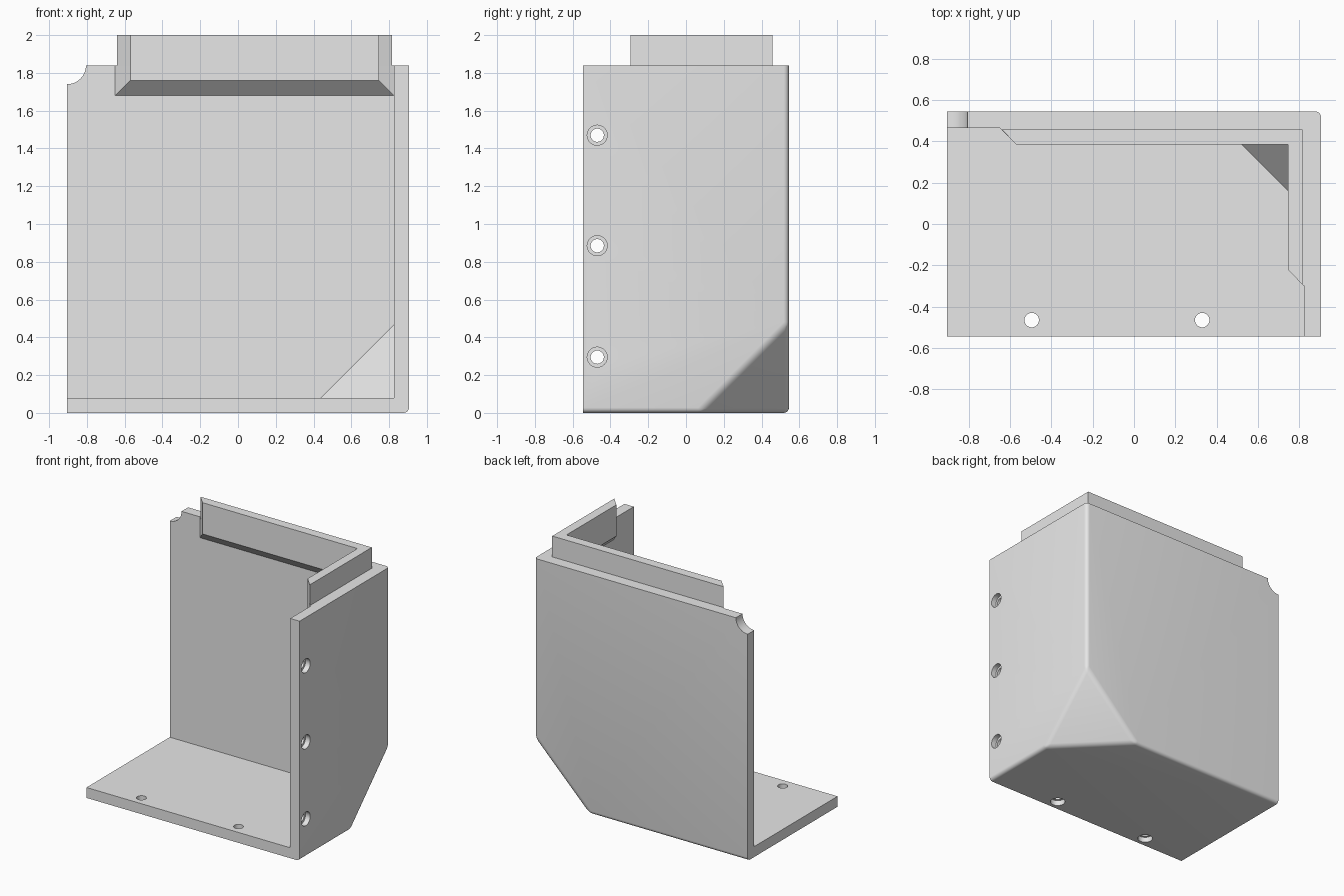
import bpy, bmesh, math
from mathutils import Vector, Matrix

cube = bpy.data.objects.get("Cube")
if cube:
    bpy.data.objects.remove(cube, do_unlink=True)

grey = bpy.data.materials.new("plain grey")
grey.use_nodes = True
grey.diffuse_color = (0.8, 0.8, 0.8, 1)
grey.node_tree.nodes["Principled BSDF"].inputs["Base Color"].default_value = (0.8, 0.8, 0.8, 1)


def add_object(name, bm):
    bmesh.ops.recalc_face_normals(bm, faces=bm.faces[:])
    mesh = bpy.data.meshes.new(name)
    bm.to_mesh(mesh)
    bm.free()
    mesh.materials.append(grey)
    obj = bpy.data.objects.new(name, mesh)
    bpy.context.collection.objects.link(obj)
    return obj


def clipped_box(lo, hi, clip):
    """Box whose right, back, bottom corner is cut off by a diagonal plane."""
    bm = bmesh.new()
    corner = Vector((hi[0], hi[1], lo[2]))
    for x in (lo[0], hi[0]):
        for y in (lo[1], hi[1]):
            for z in (lo[2], hi[2]):
                if (x, y, z) != tuple(corner_key(lo, hi)):
                    bm.verts.new((x, y, z))
    for step in ((-clip, 0, 0), (0, -clip, 0), (0, 0, clip)):
        bm.verts.new(corner + Vector(step))
    bmesh.ops.convex_hull(bm, input=bm.verts[:])
    bmesh.ops.dissolve_limit(bm, angle_limit=0.01, verts=bm.verts[:], edges=bm.edges[:])
    bmesh.ops.recalc_face_normals(bm, faces=bm.faces[:])
    bm.normal_update()
    return bm


def corner_key(lo, hi):
    return hi[0], hi[1], lo[2]


def cylinder(center, radius, depth, axis):
    bm = bmesh.new()
    turn = {"X": Matrix.Rotation(math.pi / 2, 4, "Y"),
            "Y": Matrix.Rotation(math.pi / 2, 4, "X"),
            "Z": Matrix()}[axis]
    bmesh.ops.create_cone(bm, cap_ends=True, segments=48, radius1=radius, radius2=radius,
                          depth=depth, matrix=Matrix.Translation(center) @ turn)
    return bm


def cut(target, bm):
    cutter = add_object("cutter", bm)
    cutter.hide_render = True
    mod = target.modifiers.new("cut", "BOOLEAN")
    mod.operation, mod.solver, mod.object = "DIFFERENCE", "EXACT", cutter
    bpy.context.view_layer.objects.active = target
    bpy.ops.object.modifier_apply(modifier=mod.name)
    bpy.data.objects.remove(cutter, do_unlink=True)


W, D, H, T = 0.905, 0.545, 1.84, 0.08

# Corner shell: floor, back wall and right-hand wall, with rounded outer edges
bm = clipped_box((-W, -D, 0), (W, D, H), 0.47)


def is_outer(face):
    n = face.normal
    return n.x > 0.3 or n.y > 0.3 or n.z < -0.3


edges = [e for e in bm.edges if all(is_outer(f) for f in e.link_faces)]
bmesh.ops.bevel(bm, geom=edges, offset=0.028, offset_type="OFFSET", segments=5,
                profile=0.5, affect="EDGES", clamp_overlap=True)
shell = add_object("corner_shell", bm)
cut(shell, clipped_box((-2, -2, T), (W - T, D - T, 3), 0.385))

# Quarter-round notch at the top of the back wall
cut(shell, cylinder((-W, D, H), 0.1, 0.5, "Y"))

# Counterbored screw holes in the side wall and the floor
for z in (0.295, 0.885, 1.47):
    cut(shell, cylinder((W, -0.47, z), 0.035, 0.4, "X"))
    cut(shell, cylinder((W, -0.47, z), 0.053, 0.08, "X"))
for x in (-0.495, 0.33):
    cut(shell, cylinder((x, -0.465, 0), 0.035, 0.4, "Z"))
    cut(shell, cylinder((x, -0.465, 0), 0.053, 0.08, "Z"))

# L-shaped locating lip with a sloped underside and a small clearance step
inner = [(0.745, -0.22), (0.745, 0.385), (-0.57, 0.385)]
wide = [(-0.65, 0.465), (0.825, 0.465), (0.825, -0.3)]
narrow = [(-0.64, 0.457), (0.816, 0.457), (0.816, -0.295)]
levels = [(wide, 1.68, 1.76), (wide, H, H), (narrow, H, H), (narrow, 2, 2)]
bm = bmesh.new()
rings = [[bm.verts.new((x, y, zo)) for x, y in outer] +
         [bm.verts.new((x, y, zi)) for x, y in inner] for outer, zo, zi in levels]
for low, high in zip(rings, rings[1:]):
    for i in range(6):
        j = (i + 1) % 6
        bm.faces.new((low[i], low[j], high[j], high[i]))
for ring in (rings[0], rings[-1]):
    a, b, c, d, e, f = ring
    bm.faces.new((a, b, e, f))
    bm.faces.new((b, c, d, e))
bmesh.ops.remove_doubles(bm, verts=bm.verts[:], dist=0.0001)
lip = add_object("locating_lip", bm)

# Smooth the rounded parts, keep the corners crisp
bpy.ops.object.select_all(action="DESELECT")
for obj in (shell, lip):
    obj.select_set(True)
bpy.context.view_layer.objects.active = shell
bpy.ops.object.shade_smooth_by_angle(angle=math.radians(30))
